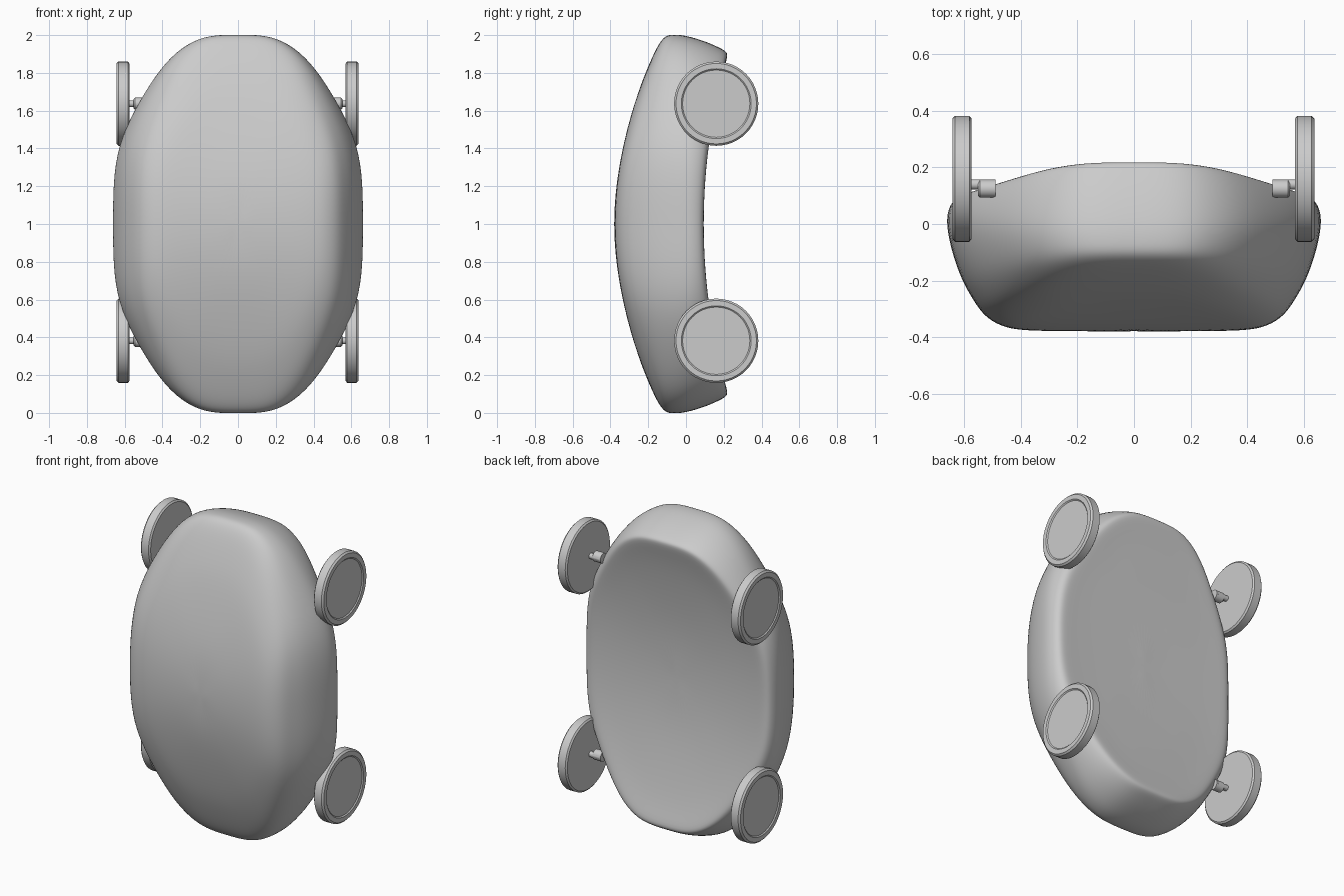
import bpy, bmesh, math

if "Cube" in bpy.data.objects:
    bpy.data.objects.remove(bpy.data.objects["Cube"])


def finish(name, bm, angle):
    bmesh.ops.recalc_face_normals(bm, faces=bm.faces)
    mesh = bpy.data.meshes.new(name)
    bm.to_mesh(mesh)
    bm.free()
    ob = bpy.data.objects.new(name, mesh)
    bpy.context.collection.objects.link(ob)
    bpy.ops.object.select_all(action='DESELECT')
    ob.select_set(True)
    bpy.context.view_layer.objects.active = ob
    bpy.ops.object.shade_smooth_by_angle(angle=math.radians(angle))
    return ob


def loft(bm, rings, start, end):
    """Bridge closed rings of points, closing both ends with a fan."""
    loops = [[bm.verts.new(p) for p in r] for r in rings]
    n = len(loops[0])
    for a, b in zip(loops, loops[1:]):
        for i in range(n):
            j = (i + 1) % n
            bm.faces.new((a[i], a[j], b[j], b[i]))
    for loop, c in ((loops[0], start), (loops[-1], end)):
        v = bm.verts.new(c)
        for i in range(n):
            bm.faces.new((loop[i], loop[(i + 1) % n], v))


# Body outline, one quadrant, scaled to unit half width and half height
QUAD = [(1, 0), (1, .22), (.96, .42), (.83, .61), (.655, .80), (.50, .915),
        (.32, .985), (.15, 1), (0, 1)]
OUTLINE = (QUAD + [(-u, v) for u, v in QUAD[-2::-1]])
OUTLINE += [(u, -v) for u, v in OUTLINE[-2:0:-1]]

# Body shell: half width, half height, depth at the waist, depth at the ends
SECTIONS = [
    (.10, .17, -.38, -.373), (.20, .35, -.38, -.348), (.40, .66, -.38, -.268),
    (.47, .80, -.365, -.215), (.53, .915, -.33, -.165), (.57, .975, -.27, -.13),
    (.61, 1.0, -.20, -.10), (.645, 1.003, -.10, -.06), (.665, .998, 0, 0),
    (.658, .968, .05, .10), (.64, .937, .083, .17), (.612, .912, .092, .218),
    (.57, .885, .092, .222), (.46, .75, .09, .178), (.25, .42, .09, .116),
    (.12, .20, .09, .095),
]


def outline(a, b, y_mid, y_end):
    return [(a * u, y_mid + (y_end - y_mid) * v * v, 1 + b * v)
            for u, v in OUTLINE]


bm = bmesh.new()
loft(bm, [outline(*s) for s in SECTIONS], (0, -.38, 1), (0, .09, 1))
body = finish("body_shell", bm, 70)
sub = body.modifiers.new("smooth", 'SUBSURF')
sub.levels = sub.render_levels = 2


# Lathed parts around the x axis: profile of (x, radius)
def lathe(name, profile, side, y, z, seg=48):
    bm = bmesh.new()
    rings = [[(side * x, y + r * math.cos(2 * math.pi * i / seg),
               z + r * math.sin(2 * math.pi * i / seg)) for i in range(seg)]
             for x, r in profile]
    loft(bm, rings, (side * profile[0][0], y, z), (side * profile[-1][0], y, z))
    return finish(name, bm, 30)


WHEEL = [(.575, .213), (.583, .223), (.633, .223), (.643, .213),
         (.643, .185), (.637, .178)]
AXLE = [(.50, .018), (.585, .018)]
HUB = [(.49, .032), (.545, .032), (.552, .025)]

for side, s_name in ((-1, "left"), (1, "right")):
    for z, z_name in ((.382, "lower"), (1.637, "upper")):
        tag = f"{z_name}_{s_name}"
        wheel = lathe(f"wheel_{tag}", WHEEL, side, .16, z)
        if side > 0:
            wheel.location.x = -.005
        lathe(f"axle_{tag}", AXLE, side, .14, z, 16)
        # Hub where the axle meets the body
        lathe(f"hub_{tag}", HUB, side, .125, z, 24)
